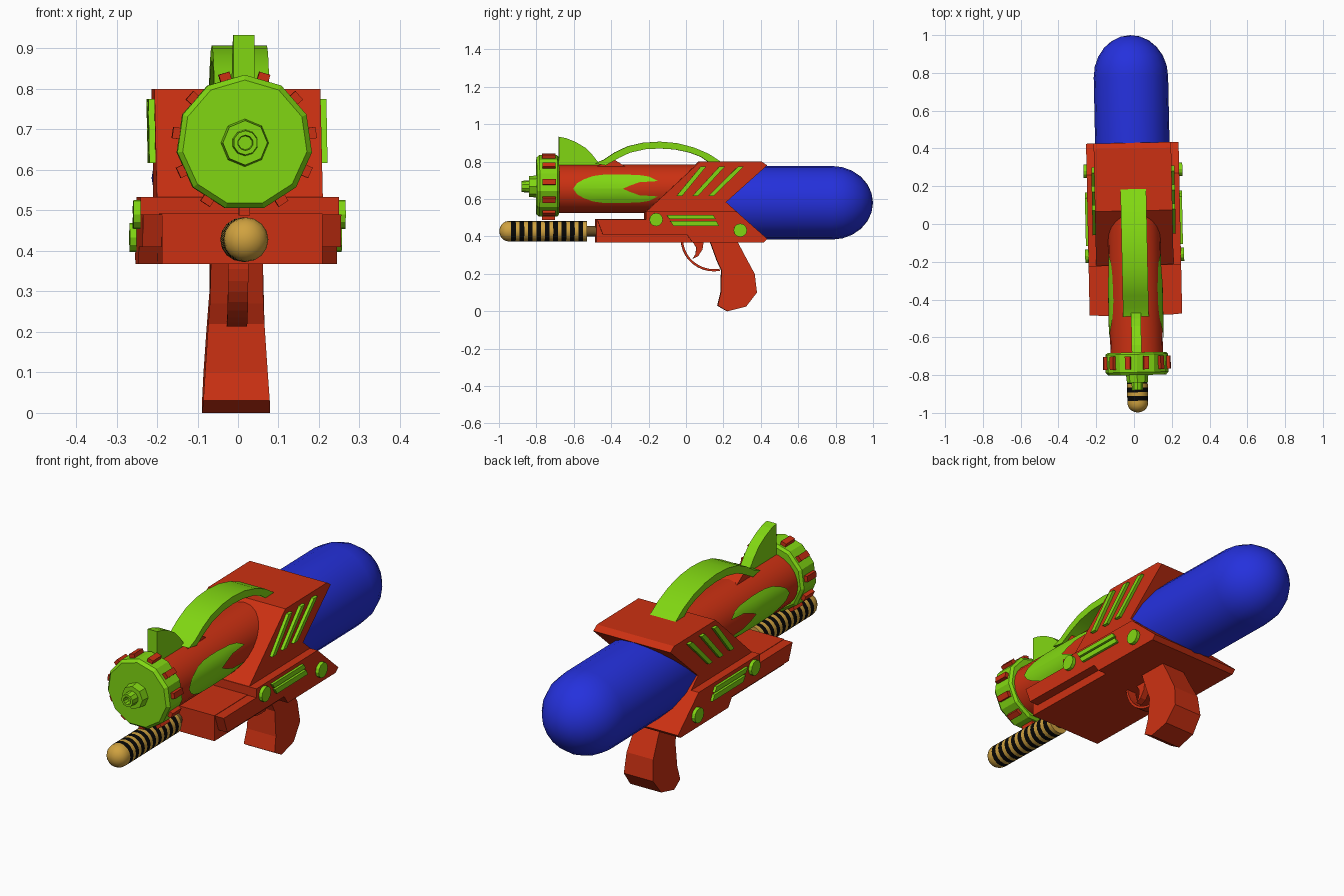
import bpy, bmesh, math
from mathutils import Matrix

if "Cube" in bpy.data.objects:
    bpy.data.objects.remove(bpy.data.objects["Cube"])

TURN = Matrix.Rotation(0.021, 4, 'Z')   # the whole toy sits slightly turned


def material(name, col):
    m = bpy.data.materials.new(name)
    m.diffuse_color = (*col, 1)
    m.use_nodes = True
    m.node_tree.nodes["Principled BSDF"].inputs["Base Color"].default_value = m.diffuse_color
    return m


RED = material("red plastic", (0.60, 0.030, 0.006))
GREEN = material("lime plastic", (0.22, 0.68, 0.006))
BLUE = material("blue tank", (0.018, 0.03, 0.72))
TAN = material("tan grip", (0.63, 0.36, 0.05))
BROWN = material("dark brown rod", (0.16, 0.085, 0.02))
BLACK = material("black stripe", (0.002, 0.002, 0.002))


def finish(name, bm, mats, smooth=None, closed=True):
    if closed:
        bmesh.ops.recalc_face_normals(bm, faces=bm.faces)
    bm.transform(TURN)
    me = bpy.data.meshes.new(name)
    bm.to_mesh(me)
    bm.free()
    ob = bpy.data.objects.new(name, me)
    bpy.context.collection.objects.link(ob)
    for m in mats:
        me.materials.append(m)
    if smooth:
        bpy.ops.object.select_all(action='DESELECT')
        ob.select_set(True)
        bpy.context.view_layer.objects.active = ob
        bpy.ops.object.shade_smooth_by_angle(angle=math.radians(smooth))
    return ob


def add_prism(bm, pts, x0, x1):
    """Side outline (y, z) extruded across x; x0 and x1 may be functions of z."""
    f = lambda v, z: v(z) if callable(v) else v
    a = [bm.verts.new((f(x0, z), y, z)) for y, z in pts]
    b = [bm.verts.new((f(x1, z), y, z)) for y, z in pts]
    bm.faces.new(a)
    bm.faces.new(b[::-1])
    n = len(pts)
    for i in range(n):
        j = (i + 1) % n
        bm.faces.new((a[i], b[i], b[j], a[j]))


def prism(name, pts, half, mat, smooth=None):
    bm = bmesh.new()
    neg = (lambda z: -half(z)) if callable(half) else -half
    add_prism(bm, pts, neg, half)
    return finish(name, bm, [mat], smooth)


def side_plates(name, outlines, x0, x1, mat):
    bm = bmesh.new()
    for pts in outlines:
        add_prism(bm, pts, x0, x1)
        add_prism(bm, pts, -x1, -x0)
    return finish(name, bm, [mat])


def lathe(name, prof, zc, segs, mats, smooth=None, sx=1.0, rule=None):
    """Revolve (y, radius) points around a lengthwise axis at height zc."""
    bm = bmesh.new()
    rings = []
    for y, r in prof:
        if r < 1e-5:
            rings.append([bm.verts.new((0, y, zc))] * segs)
        else:
            rings.append([bm.verts.new((sx * r * math.sin(2 * math.pi * k / segs), y,
                                        zc + r * math.cos(2 * math.pi * k / segs))) for k in range(segs)])
    for i in range(len(rings) - 1):
        for k in range(segs):
            l = (k + 1) % segs
            vs = list(dict.fromkeys((rings[i][k], rings[i][l], rings[i + 1][l], rings[i + 1][k])))
            face = bm.faces.new(vs)
            if rule:
                face.material_index = rule(i)
    for ring in (rings[0], rings[-1]):
        if ring[0] is not ring[1]:
            bm.faces.new(ring)
    return finish(name, bm, mats, smooth)


def arc_pts(cy, cz, ry, rz, a0, a1, n):
    return [(cy + ry * math.cos(math.radians(a0 + (a1 - a0) * i / n)),
             cz + rz * math.sin(math.radians(a0 + (a1 - a0) * i / n))) for i in range(n + 1)]


# Body: sloped upper housing, wide lower housing with side rails, narrow core
prism("upper_housing", [(-.22, .53), (.07, .80), (.40, .80), (.43, .78), (.21, .583), (.27, .53)], .205, RED)
prism("lower_housing", [(-.45, .41), (-.48, .49), (-.22, .49), (-.22, .533), (.265, .533), (.43, .387),
                        (.41, .368), (.03, .368), (0, .41)], .245, RED)
prism("lower_core", [(-.483, .368), (-.483, .492), (.28, .492), (.28, .368)], .198, RED)

# Water tank with a domed rear
lathe("water_tank", [(.1, .197), (.78, .197)] + [(.78 + .22 * math.sin(t), .197 * math.cos(t))
      for t in [math.pi / 2 * i / 6 for i in range(1, 7)]], .58, 20, [BLUE], 40)

# Barrel, front cap with tabs, nozzle
BZ = .655
lathe("barrel", [(-.69, .13), (.12, .13)], BZ, 24, [RED], 40, sx=1.07)
prism("barrel_sight", [(-.49, .76), (-.47, .78), (-.38, .808), (-.32, .77)], .05, RED)
CZ = .667
lathe("front_cap", [(-.68, .155), (-.69, .168), (-.785, .168), (-.80, .155)], CZ, 11, [GREEN])
lathe("nozzle_base", [(-.79, .06), (-.84, .055)], CZ, 8, [GREEN])
lathe("nozzle_tip", [(-.83, .033), (-.88, .03), (-.88, .019), (-.85, .017)], CZ, 10, [GREEN])
bm = bmesh.new()
for k in range(11):
    a = 2 * math.pi * (k + .5) / 11
    bmesh.ops.create_cube(bm, size=1, matrix=Matrix.Translation((0, -.735, CZ)) @ Matrix.Rotation(a, 4, 'Y')
                          @ Matrix.Translation((0, 0, .164)) @ Matrix.Diagonal((.028, .07, .03, 1)))
finish("cap_tabs", bm, [RED])

# Forked flame inlay wrapped on both barrel sides
bm = bmesh.new()
ys = [-.605, -.585, -.55, -.5, -.45, -.40, -.34, -.30, -.25, -.20, -.155]
hi = [.002, .03, .05, .068, .075, .077, .077, .075, .073, .065, .043]
lo = [0, 0, 0, 0, 0, 0, 0, .018, .035, .038, .041]
for sx in (-1, 1):
    for sz in (-1, 1):
        grid = []
        for y, h, l in zip(ys, hi, lo):
            col = []
            for j in range(5):
                z = l + (h - l) * j / 4
                col.append(bm.verts.new((sx * (1.07 * math.sqrt(.13 ** 2 - z * z) + .006), y, BZ + sz * z)))
            grid.append(col)
        for i in range(len(ys) - 1):
            for j in range(4):
                q = [grid[i][j], grid[i + 1][j], grid[i + 1][j + 1], grid[i][j + 1]]
                bm.faces.new(q if sx * sz > 0 else q[::-1])
finish("flame_inlay", bm, [GREEN], 40, closed=False)

# Carry handle arch and front fin
outer = [(-.49, .79), (-.44, .81), (-.38, .85), (-.31, .883), (-.23, .901), (-.14, .907),
         (-.05, .899), (.04, .876), (.12, .842), (.20, .79)]
inner = [(.13, .79), (.08, .825), (.02, .848), (-.06, .865), (-.14, .87), (-.22, .866),
         (-.30, .848), (-.36, .82), (-.43, .78)]
prism("carry_handle", outer + inner, .068, GREEN, 35)
prism("front_fin", [(-.68, .76), (-.68, .933), (-.64, .925), (-.59, .905), (-.54, .875), (-.50, .835),
                    (-.465, .79), (-.465, .76)], .026, GREEN)

# Green side trim: slanted bars, rails and round bolts
side_plates("slanted_bars", [[(a, .617), (b, .775), (b + .03, .775), (a + .03, .617)]
            for a, b in ((-.055, .075), (.03, .175), (.115, .275))], .195, .22, GREEN)
side_plates("side_rails", [[(-.11, .515), (.14, .515), (.155, .492), (-.093, .492)],
                           [(-.09, .482), (.157, .482), (.172, .456), (-.072, .456)]], .235, .257, GREEN)
side_plates("round_bolts", [arc_pts(y, z, .036, .036, 0, 330, 11) for y, z in ((-.165, .49), (.285, .433))],
            .235, .262, GREEN)

# Pump grip with black bands, and its rod
prof = [(-.99 + .05 * (1 - math.cos(t)) - .008, .055 * math.sin(t)) for t in [math.pi / 2 * i / 5 for i in range(6)]]
first = len(prof) - 1
for k in range(9):
    y = -.936 + k * .045
    prof += [(y, .055), (y + .025, .055)]
prof += [(-.53, .055)]
lathe("pump_grip", prof, .428, 16, [TAN, BLACK], 40,
      rule=lambda i: 1 if i > first and (i - first) % 2 == 1 else 0)
lathe("pump_rod", [(-.54, .028), (-.46, .028)], .428, 12, [BROWN], 40)

# Pistol grip flaring towards the bottom
prism("pistol_grip", [(.125, .38), (.165, .27), (.188, .22), (.185, .10), (.168, .03), (.22, 0), (.32, .025),
                      (.378, .10), (.366, .20), (.315, .295), (.27, .38)],
      lambda z: .064 + .02 * max(0, 1 - z / .3), RED)

# Trigger guard and trigger
prism("trigger_guard", arc_pts(.15, .385, .178, .172, 180, 280, 10) + arc_pts(.15, .385, .166, .160, 280, 180, 10),
      .025, RED)
prism("trigger", [(.03, .38), (.055, .34), (.05, .305), (.035, .28), (.065, .295), (.088, .33), (.095, .38)],
      .016, RED)
